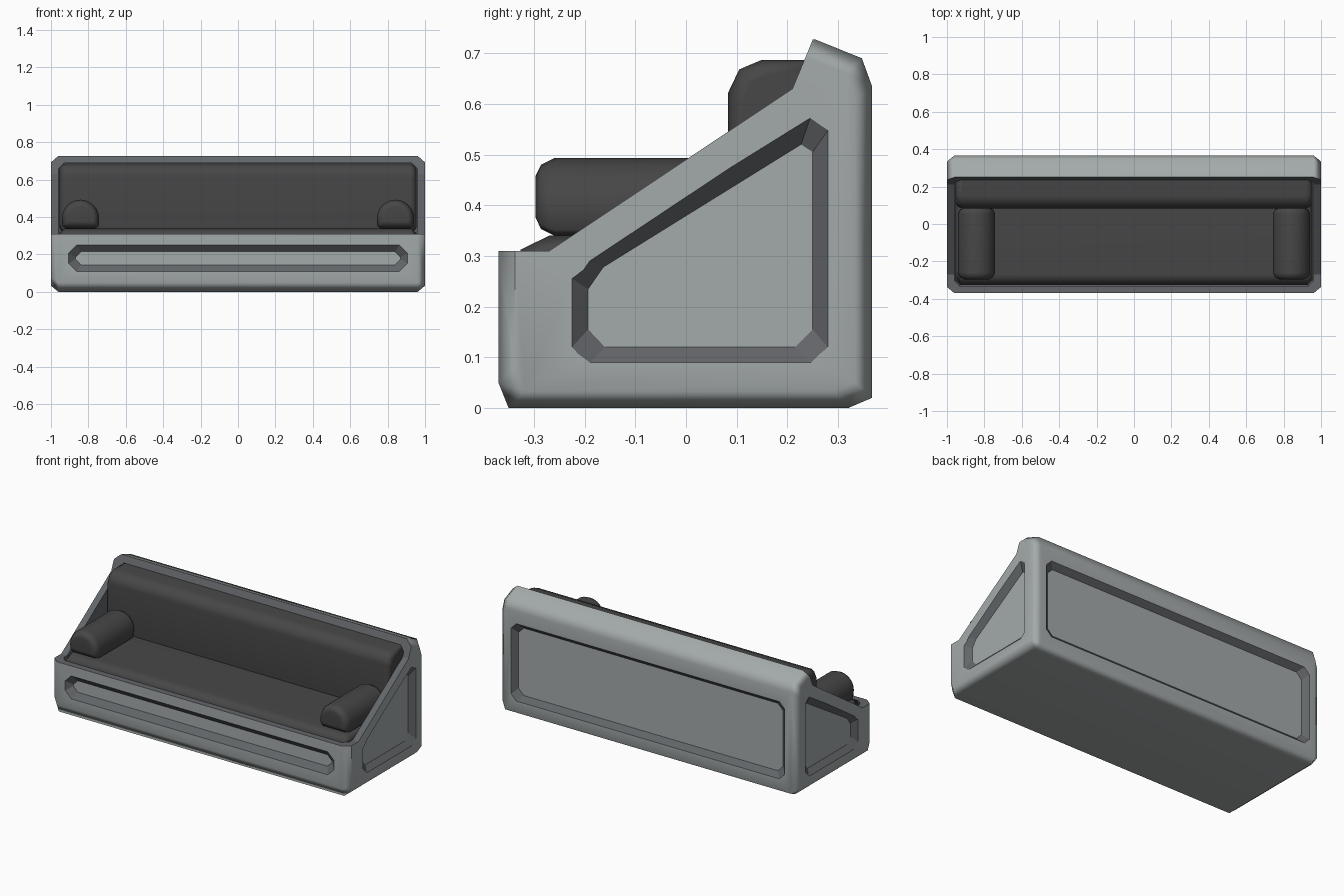
import bpy, bmesh, math

if "Cube" in bpy.data.objects:
    bpy.data.objects.remove(bpy.data.objects["Cube"])


def material(name, rgb):
    m = bpy.data.materials.new(name)
    m.diffuse_color = (*rgb, 1)
    m.use_nodes = True
    m.node_tree.nodes["Principled BSDF"].inputs["Base Color"].default_value = m.diffuse_color
    return m


SHELL = material("light grey shell", (0.37, 0.40, 0.40))
TRIM = material("dark grey trim", (0.125, 0.133, 0.142))
FABRIC = material("charcoal fabric", (0.062, 0.062, 0.062))


def loft(name, axis, rings, mats, wall=0, first=0, last=0):
    """Skin a list of (position along axis, 2D outline) into a closed solid."""
    bm = bmesh.new()
    rows = [[bm.verts.new((t, u, v) if axis == "x" else (u, t, v)) for u, v in pts]
            for t, pts in rings]
    n = len(rows[0])
    for a, b in zip(rows, rows[1:]):
        for i in range(n):
            j = (i + 1) % n
            bm.faces.new((a[i], a[j], b[j], b[i])).material_index = wall
    bm.faces.new(rows[0]).material_index = first
    bm.faces.new(rows[-1]).material_index = last
    bmesh.ops.recalc_face_normals(bm, faces=bm.faces)
    me = bpy.data.meshes.new(name)
    bm.to_mesh(me)
    bm.free()
    for m in mats:
        me.materials.append(m)
    ob = bpy.data.objects.new(name, me)
    bpy.context.collection.objects.link(ob)
    return ob


def shrink(pts, c):
    """Shrink an outline so its bounding box loses c on every side."""
    out = []
    lims = [(min(p[k] for p in pts), max(p[k] for p in pts)) for k in (0, 1)]
    for p in pts:
        q = []
        for k, (lo, hi) in enumerate(lims):
            q.append(lo + c + (p[k] - lo) * (hi - lo - 2 * c) / (hi - lo))
        out.append(tuple(q))
    return out


def bar(name, axis, pts, a, b, steps, mats, **kw):
    """Extrude an outline from a to b; steps are (distance from end, inset)."""
    rings = [(a + d, shrink(pts, c)) for d, c in steps]
    rings += [(b - d, shrink(pts, c)) for d, c in reversed(steps)]
    return loft(name, axis, rings, mats, **kw)


def octagon(u0, u1, v0, v1, c):
    return [(u0 + c, v0), (u1 - c, v0), (u1, v0 + c), (u1, v1 - c),
            (u1 - c, v1), (u0 + c, v1), (u0, v1 - c), (u0, v0 + c)]


def cut(ob, cutter):
    cutter.hide_render = True
    mod = ob.modifiers.new("cut", "BOOLEAN")
    mod.operation, mod.solver, mod.object = "DIFFERENCE", "EXACT", cutter
    bpy.context.view_layer.objects.active = ob
    bpy.ops.object.modifier_apply(modifier=mod.name)
    bpy.data.objects.remove(cutter)


def recess(ob, axis, surface, out, outer, inner, depth=0.03):
    """Sink a panel with sloped trim-coloured walls and a shell-coloured floor."""
    k = 0.02 / depth
    wide = [(o[0] + (o[0] - i[0]) * k, o[1] + (o[1] - i[1]) * k)
            for o, i in zip(outer, inner)]
    cut(ob, loft("cutter", axis, [(surface + out * 0.02, wide),
                                  (surface - out * depth, inner)],
                 [SHELL, TRIM], wall=1))


def smooth(ob):
    bpy.ops.object.select_all(action="DESELECT")
    ob.select_set(True)
    bpy.context.view_layer.objects.active = ob
    bpy.ops.object.shade_smooth_by_angle(angle=math.radians(50))
    # Trim faces keep crisp borders
    if len(ob.data.materials) > 1:
        bm = bmesh.new()
        bm.from_mesh(ob.data)
        for e in bm.edges:
            if any(f.material_index == 1 for f in e.link_faces):
                e.smooth = False
        bm.to_mesh(ob.data)
        bm.free()
    mod = ob.modifiers.new("weighted normals", "WEIGHTED_NORMAL")
    mod.keep_sharp = True


# Outer shell block with chamfered ends
block = [(-0.35, 0), (0.32, 0), (0.367, 0.02), (0.367, 0.635), (0.347, 0.69),
         (0.255, 0.727), (-0.37, 0.727), (-0.37, 0.05)]
shell = bar("sofa_shell", "x", block, -1, 1, [(0, 0.033), (0.04, 0)], [SHELL, TRIM])

# Sloped opening, then the hollow inside
opening = [(-0.5, 0.31), (-0.27, 0.31), (0.21, 0.63), (0.322, 0.9), (-0.5, 0.9)]
cut(shell, bar("cutter", "x", opening, -1.2, 1.2, [(0, 0)], [SHELL, TRIM],
               wall=1, first=1, last=1))
hollow = [(-0.332, 0.2), (0.30, 0.2), (0.30, 0.688), (-0.332, 0.688)]
cut(shell, bar("cutter", "x", hollow, -0.96, 0.96, [(0, 0.03), (0.03, 0)],
               [SHELL, TRIM], wall=1, first=1, last=1))

# Recessed panels: front slot, back panel and both sides
recess(shell, "y", -0.37, -1, octagon(-0.905, 0.905, 0.11, 0.25, 0.042),
       octagon(-0.87, 0.87, 0.145, 0.215, 0.03))
recess(shell, "y", 0.367, 1, octagon(-0.92, 0.92, 0.09, 0.56, 0.035),
       octagon(-0.89, 0.89, 0.12, 0.53, 0.035))
side_outer = [(-0.19, 0.09), (0.247, 0.09), (0.28, 0.12), (0.28, 0.548),
              (0.245, 0.572), (-0.19, 0.29), (-0.225, 0.255), (-0.225, 0.12)]
side_inner = [(-0.16, 0.12), (0.215, 0.12), (0.25, 0.155), (0.25, 0.505),
              (0.227, 0.52), (-0.163, 0.278), (-0.193, 0.235), (-0.193, 0.155)]
for s in (-1, 1):
    recess(shell, "x", s, s, side_outer, side_inner)
smooth(shell)

# Seat cushion
seat = [(-0.327, 0.205), (0.2, 0.205), (0.2, 0.34), (-0.27, 0.34), (-0.327, 0.312)]
smooth(bar("seat_cushion", "x", seat, -0.955, 0.955, [(0, 0.028), (0.03, 0)], [FABRIC]))

# Back cushion with a rounded top front edge
back = [(0.105, 0.315), (0.29, 0.315), (0.29, 0.687), (0.15, 0.687),
        (0.105, 0.668), (0.083, 0.622), (0.083, 0.35)]
smooth(bar("back_cushion", "x", back, -0.955, 0.955,
           [(0, 0.03), (0.012, 0.01), (0.035, 0)], [FABRIC]))

# Half-round arm bolsters
for s, side in ((-1, "left"), (1, "right")):
    cx = s * 0.842
    dome = [(cx - 0.08, 0.34), (cx + 0.08, 0.34), (cx + 0.097, 0.352)]
    dome += [(cx + 0.1 * math.cos(a), 0.39 + 0.103 * math.sin(a))
             for a in (math.pi * i / 12 for i in range(13))]
    dome.append((cx - 0.097, 0.352))
    smooth(bar(side + "_arm_bolster", "y", dome, -0.297, 0.09,
               [(0, 0.036), (0.011, 0.013), (0.037, 0)], [FABRIC]))
